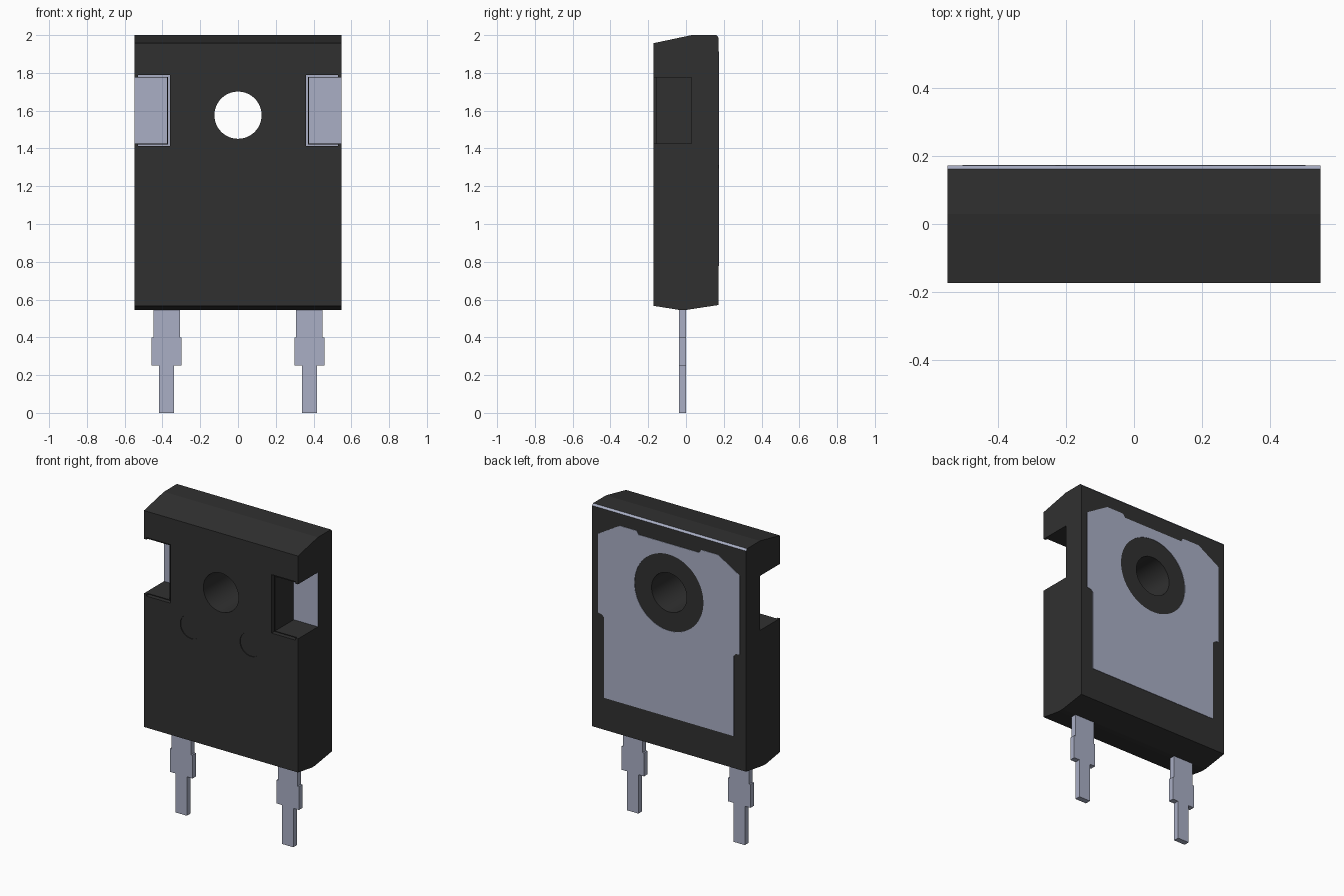
import bpy
import bmesh
from math import radians
from mathutils import Matrix, Vector

cube = bpy.data.objects.get("Cube")
if cube:
    bpy.data.objects.remove(cube, do_unlink=True)


def material(name, rgb):
    m = bpy.data.materials.new(name)
    m.use_nodes = True
    m.diffuse_color = (*rgb, 1)
    m.node_tree.nodes["Principled BSDF"].inputs["Base Color"].default_value = (*rgb, 1)
    return m


BLACK = material("black plastic", (0.03, 0.03, 0.03))
METAL = material("tinned metal", (0.40, 0.43, 0.56))


def finish(bm, name, *mats):
    bmesh.ops.recalc_face_normals(bm, faces=bm.faces)
    me = bpy.data.meshes.new(name)
    bm.to_mesh(me)
    bm.free()
    ob = bpy.data.objects.new(name, me)
    bpy.context.collection.objects.link(ob)
    for m in mats:
        me.materials.append(m)
    return ob


def prism(name, points, depth, *mats):
    """Extrude a closed outline of 3D points along the depth vector."""
    bm = bmesh.new()
    face = bm.faces.new([bm.verts.new(p) for p in points])
    new = bmesh.ops.extrude_face_region(bm, geom=[face])["geom"]
    bmesh.ops.translate(bm, vec=Vector(depth),
                        verts=[v for v in new if isinstance(v, bmesh.types.BMVert)])
    return finish(bm, name, *mats)


def box(name, x, y, z, *mats):
    outline = [(x[0], y[0], z[0]), (x[1], y[0], z[0]), (x[1], y[0], z[1]), (x[0], y[0], z[1])]
    return prism(name, outline, (0, y[1] - y[0], 0), *mats)


def cylinder(name, x, z, radius, y, *mats):
    bm = bmesh.new()
    place = Matrix.Translation((x, sum(y) / 2, z)) @ Matrix.Rotation(radians(90), 4, "X")
    bmesh.ops.create_cone(bm, cap_ends=True, segments=64, radius1=radius, radius2=radius,
                          depth=y[1] - y[0], matrix=place)
    return finish(bm, name, *mats)


def cut(target, cutters):
    """Subtract the cutters, bake the result and drop the cutters."""
    for c in cutters:
        c.hide_render = True
        mod = target.modifiers.new("cut", "BOOLEAN")
        mod.operation, mod.solver, mod.object = "DIFFERENCE", "EXACT", c
    dg = bpy.context.evaluated_depsgraph_get()
    me = bpy.data.meshes.new_from_object(target.evaluated_get(dg))
    target.modifiers.clear()
    target.data = me
    for c in cutters:
        bpy.data.objects.remove(c, do_unlink=True)


def span(side, a, b):
    return sorted((side * a, side * b))


FRONT, BACK, FLOOR = -0.173, 0.171, 0.03
HOLE_Z = 1.576

# Moulded body: side profile swept across the width
profile = [(FRONT, 0.567), (-0.035, 0.545), (0, 0.545), (BACK, 0.571),
           (BACK, 1.988), (0.161, 2.0), (0.03, 2.0), (FRONT, 1.957)]
body = prism("body", [(-0.547, y, z) for y, z in profile], (1.094, 0, 0), BLACK, METAL)

# Screw hole, side notches and shallow ejector marks
cutters = [cylinder("hole_cutter", 0, HOLE_Z, 0.125, (-0.4, 0.4))]
for s in (-1, 1):
    cutters += [
        box("notch_cutter", span(s, 0.375, 0.7), (-0.4, FLOOR), (1.425, 1.775)),
        box("gap_cutter", span(s, 0.36, 0.53), (-0.4, FLOOR), (1.412, 1.788)),
        cylinder("mark_cutter", s * 0.212, 1.3, 0.077, (-0.4, FRONT + 0.005)),
    ]
cut(body, cutters)

# Exposed metal: notch floors and the rear top edge
for f in body.data.polygons:
    n, c = f.normal, f.center
    floor = n.y < -0.9 and abs(c.y - FLOOR) < 0.005
    edge = n.y > 0.3 and n.z > 0.3 and c.z > 1.98
    f.material_index = 1 if floor or edge else 0

# Thin lining walls inside each notch
for s, side in ((-1, "right"), (1, "left")):
    depth = (-0.16, FLOOR)
    box(side + "_notch_wall", span(s, 0.371, 0.375), depth, (1.421, 1.779), BLACK)
    box(side + "_notch_sill", span(s, 0.375, 0.53), depth, (1.421, 1.425), BLACK)
    box(side + "_notch_lintel", span(s, 0.375, 0.53), depth, (1.775, 1.779), BLACK)

# Rear heat plate with a clearance ring round the hole
half = [(0.46, 0.777), (0.46, 1.293), (0.475, 1.308), (0.503, 1.313), (0.503, 1.82),
        (0.35, 1.912), (0.23, 1.912), (0.215, 1.89)]
outline = half + [(-x, z) for x, z in reversed(half)]
plate = prism("heat_plate", [(x, BACK - 0.004, z) for x, z in outline], (0, 0.0065, 0), METAL)
cut(plate, [cylinder("ring_cutter", 0, HOLE_Z, 0.245, (0, 0.4))])

# Two stepped leads
steps = [(0.04, 0), (0.04, 0.25), (0.08, 0.25), (0.08, 0.4), (0.07, 0.4), (0.07, 0.6)]
for s, side in ((-1, "right"), (1, "left")):
    shape = steps + [(-w, z) for w, z in reversed(steps)]
    prism(side + "_lead", [(s * 0.378 + w, -0.036, z) for w, z in shape], (0, 0.036, 0), METAL)

# Smooth the round walls, keep hard edges
bpy.ops.object.select_all(action="DESELECT")
for ob in (body, plate):
    ob.select_set(True)
bpy.context.view_layer.objects.active = body
bpy.ops.object.shade_smooth_by_angle(angle=radians(8))
